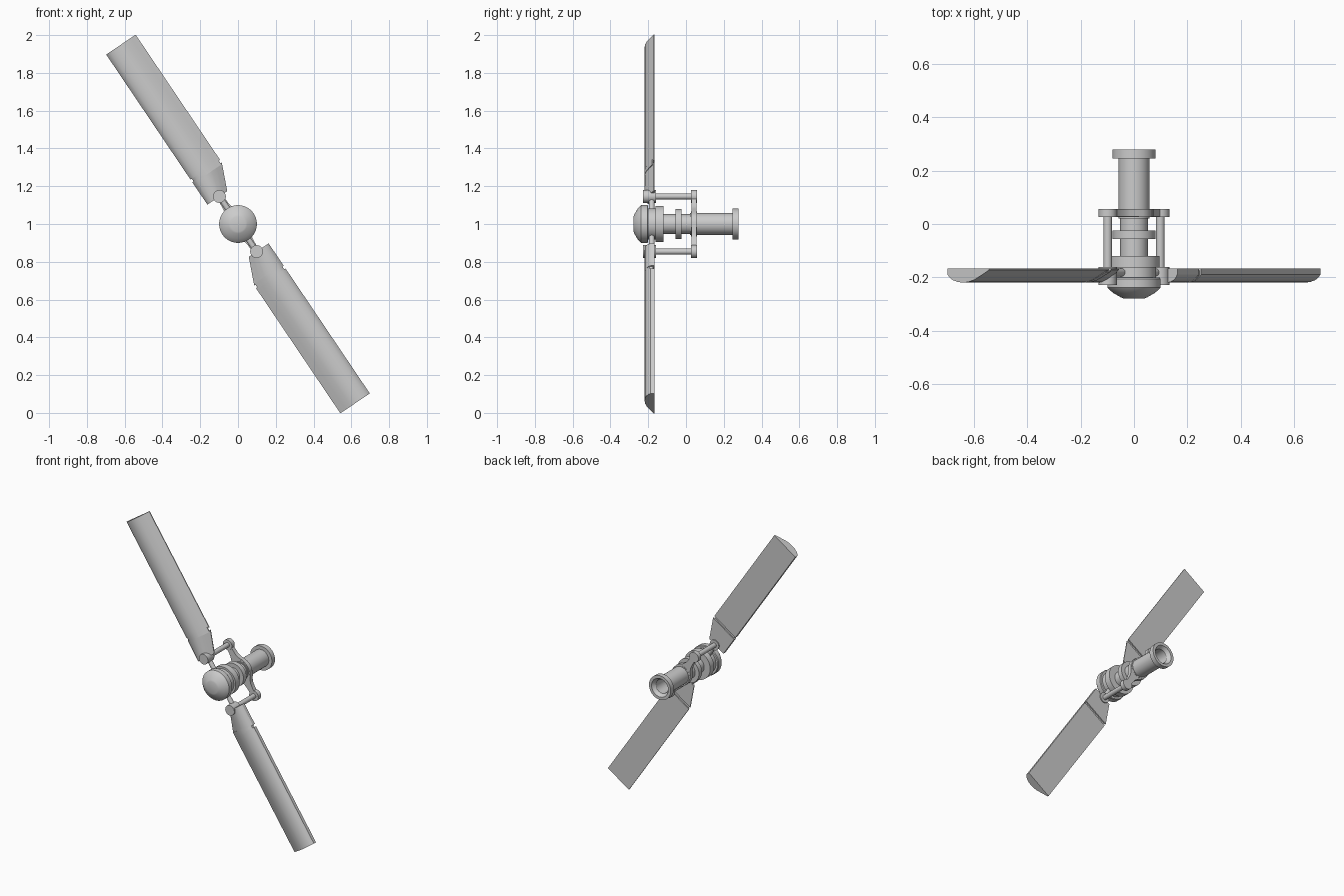
import bpy, bmesh, math
from mathutils import Vector

if "Cube" in bpy.data.objects:
    bpy.data.objects.remove(bpy.data.objects["Cube"])

# Blade frame: r runs out along the blade, w across it, y along the rotor axis
R = Vector((-0.559, 0, 0.829))
W = Vector((0.829, 0, 0.559))
CENTRE = Vector((0, 0, 1))


def at(r, w, y, s=1):
    """Blade-frame point to world; s=-1 turns it half a turn about the axis."""
    return CENTRE + s * (R * r + W * w) + Vector((0, y, 0))


def loft(name, rings, closed=False):
    """Skin a list of equal-length closed rings, capping the ends."""
    bm = bmesh.new()
    vs = [[bm.verts.new(p) for p in ring] for ring in rings]
    n = len(vs[0])
    pairs = list(zip(vs, vs[1:]))
    if closed:
        pairs.append((vs[-1], vs[0]))
    for a, b in pairs:
        for i in range(n):
            j = (i + 1) % n
            bm.faces.new((a[i], a[j], b[j], b[i]))
    if not closed:
        bm.faces.new(vs[0])
        bm.faces.new(vs[-1])
    bmesh.ops.recalc_face_normals(bm, faces=bm.faces)
    me = bpy.data.meshes.new(name)
    bm.to_mesh(me)
    bm.free()
    ob = bpy.data.objects.new(name, me)
    bpy.context.collection.objects.link(ob)
    bpy.context.view_layer.objects.active = ob
    ob.select_set(True)
    bpy.ops.object.shade_smooth_by_angle(angle=math.radians(32))
    ob.select_set(False)
    return ob


def turned(name, profile, r=0, s=1, seg=48, closed=False):
    """Turn a (y, radius) profile about a y-parallel axis at blade radius r."""
    angles = [2 * math.pi * i / seg for i in range(seg)]
    return loft(name, [[at(r + rad * math.cos(a), rad * math.sin(a), y, s) for a in angles]
                       for y, rad in profile], closed)


def section(r, w1, s, inset=0.0):
    """Flat-backed aerofoil section from the leading edge to w1."""
    w0 = -0.077
    foil = [(0, 0), (0, 0.022), (0.05, 0.034), (0.13, 0.044), (0.25, 0.051), (0.38, 0.053),
            (0.5, 0.051), (0.64, 0.043), (0.82, 0.025), (1, 0.006), (1, 0)]
    k = 1 - inset * 18
    return [at(r, w0 + inset + t * (w1 - w0 - 2 * inset), -0.166 - inset - h * k, s)
            for t, h in foil]


# Nose cap
turned("nose_cap", [(-0.278, 0.04), (-0.274, 0.05), (-0.258, 0.078), (-0.243, 0.095),
                    (-0.237, 0.1), (-0.205, 0.1), (-0.2, 0.096)])
# Blade hub: grip disc and rear flange
turned("hub", [(-0.2, 0.083), (-0.162, 0.083), (-0.162, 0.096), (-0.12, 0.096)])
# Drive shaft with collar
turned("shaft", [(-0.13, 0.052), (0.03, 0.052)])
turned("shaft_collar", [(-0.056, 0.08), (-0.024, 0.08)])
# Hollow tail sleeve with end flange
turned("tail_sleeve", [(0.02, 0.058), (0.245, 0.058), (0.245, 0.081), (0.278, 0.081),
                       (0.278, 0.062), (0.255, 0.046), (0.02, 0.046)], closed=True)
# Pitch ring around the sleeve
turned("pitch_ring", [(0.027, 0.066), (0.057, 0.066)])

for tag, s in (("upper", 1), ("lower", -1)):
    # Long blade, root cuff and the neck joining them
    loft(tag + "_blade", [section(r, 0.111, s) for r in (0.335, 1.134)])
    loft(tag + "_blade_root", [section(0.176, 0.05, s), section(0.318, 0.111, s)])
    loft(tag + "_blade_neck", [section(r, 0.111, s, 0.008) for r in (0.31, 0.342)])
    # Spindle from hub to root
    ring = [2 * math.pi * i / 20 for i in range(20)]
    loft(tag + "_spindle", [[at(r, 0.015 * math.cos(a), -0.181 + 0.015 * math.sin(a), s)
                             for a in ring] for r in (0.07, 0.19)])
    # Pivot pin, push rod and its end boss
    turned(tag + "_pivot_pin", [(-0.228, 0.034), (-0.16, 0.034)], 0.176, s, 32)
    turned(tag + "_push_rod", [(-0.165, 0.016), (0.03, 0.016)], 0.176, s, 24)
    turned(tag + "_rod_boss", [(0.027, 0.034), (0.057, 0.034)], 0.176, s, 32)
    # Flared arm from pitch ring to boss
    half = [(0.03, 0.062), (0.055, 0.05), (0.075, 0.033), (0.1, 0.023), (0.13, 0.019), (0.17, 0.018)]
    outline = half + [(r, -w) for r, w in reversed(half)]
    loft(tag + "_pitch_arm", [[at(r, w, y, s) for r, w in outline] for y in (0.028, 0.056)])
